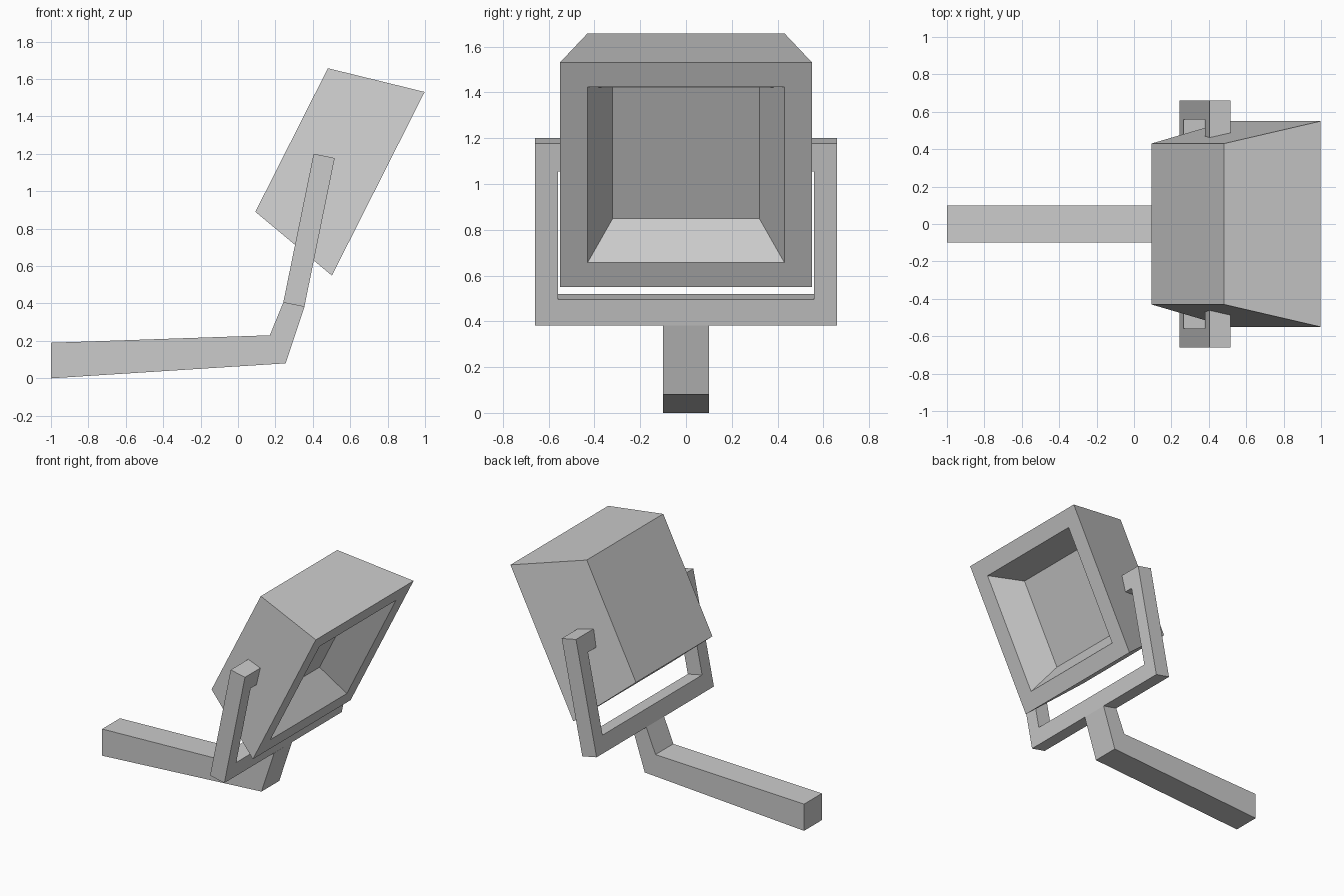
import bpy
import bmesh
from mathutils import Vector

cube = bpy.data.objects.get("Cube")
if cube:
    bpy.data.objects.remove(cube, do_unlink=True)

grey = bpy.data.materials.new("light_grey")
grey.use_nodes = True
colour = (0.6, 0.6, 0.6, 1)
grey.diffuse_color = colour
grey.node_tree.nodes["Principled BSDF"].inputs["Base Color"].default_value = colour


def finish(name, bm):
    bmesh.ops.recalc_face_normals(bm, faces=bm.faces)
    mesh = bpy.data.meshes.new(name)
    bm.to_mesh(mesh)
    bm.free()
    mesh.materials.append(grey)
    obj = bpy.data.objects.new(name, mesh)
    bpy.context.collection.objects.link(obj)
    return obj


def prism(name, outline, direction):
    """Extrude a closed outline of points along a direction."""
    bm = bmesh.new()
    face = bm.faces.new([bm.verts.new(p) for p in outline])
    new = bmesh.ops.extrude_face_region(bm, geom=[face])["geom"]
    bmesh.ops.translate(bm, vec=direction,
                        verts=[v for v in new if isinstance(v, bmesh.types.BMVert)])
    return finish(name, bm)


# Lamp head: square rings joined from the back, round the rim, into the recess
centre = Vector((0.75, 0, 1.04))
up = Vector((0.451, 0, 0.893)).normalized()
back = Vector((-up.z, 0, up.x))
side = Vector((0, 1, 0))
bm = bmesh.new()
rings = []
for half, depth in ((0.43, 0.519), (0.55, 0), (0.43, 0), (0.32, 0.21)):
    rings.append([bm.verts.new(centre + back * depth + side * (a * half) + up * (b * half))
                  for a, b in ((-1, -1), (1, -1), (1, 1), (-1, 1))])
for r, s in zip(rings, rings[1:]):
    for i in range(4):
        j = (i + 1) % 4
        bm.faces.new((r[i], r[j], s[j], s[i]))
bm.faces.new(rings[0])
bm.faces.new(rings[-1])
finish("lamp_head", bm)

# Tilted yoke: U outline with inward tabs that hold the head
foot = Vector((0.242, 0, 0.405))
lean = Vector((0.2, 0, 0.98)).normalized()
across = Vector((lean.z, 0, -lean.x)) * 0.115
half_u = [(0.66, 0), (0.66, 0.812), (0.45, 0.812), (0.45, 0.687), (0.56, 0.687), (0.56, 0.116)]
outline = half_u + [(-y, h) for y, h in reversed(half_u)]
prism("yoke", [foot + side * y + lean * h for y, h in outline], across)

# Bent mounting arm
arm = [(-1, 0), (-1, 0.19), (0.17, 0.23), (0.242, 0.405), (0.355, 0.382), (0.255, 0.08)]
prism("mounting_arm", [(x, -0.1, z) for x, z in arm], (0, 0.2, 0))
